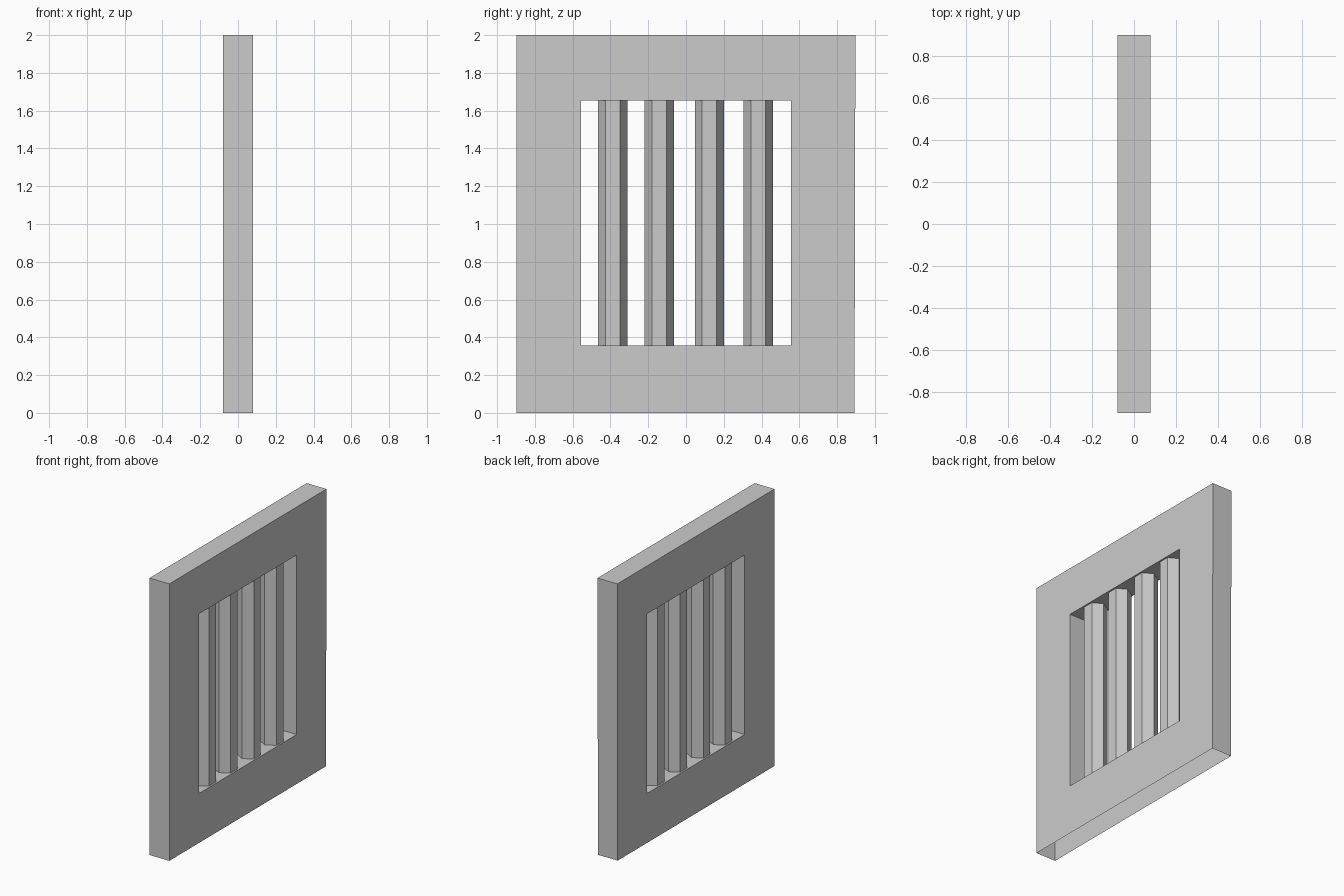
import bpy
import bmesh

if "Cube" in bpy.data.objects:
    bpy.data.objects.remove(bpy.data.objects["Cube"])

HALF_X = 0.079
OPEN_Z0, OPEN_Z1 = 0.357, 1.653

# Frame outlines as (y, z): bottom-left, bottom-right, top-right, top-left
OUTER = [(-0.897, 0), (0.892, 0), (0.897, 2), (-0.897, 2)]
INNER = [(-0.557, OPEN_Z0), (0.557, OPEN_Z0), (0.557, OPEN_Z1), (-0.557, OPEN_Z1)]


def make_frame():
    bm = bmesh.new()

    def loop(points, x):
        return [bm.verts.new((x, y, z)) for y, z in points]

    def bridge(a, b, skip=()):
        for i in range(4):
            if i not in skip:
                j = (i + 1) % 4
                bm.faces.new((a[i], a[j], b[j], b[i]))

    out_f, out_b = loop(OUTER, HALF_X), loop(OUTER, -HALF_X)
    in_f, in_b = loop(INNER, HALF_X), loop(INNER, -HALF_X)
    bridge(out_f, in_f)                 # broad face
    bridge(out_b, in_b)                 # opposite broad face
    bridge(in_f, in_b)                  # window reveal
    bridge(out_f, out_b, skip=(0,))     # outer edges, underside left open
    bmesh.ops.recalc_face_normals(bm, faces=bm.faces)
    mesh = bpy.data.meshes.new("frame")
    bm.to_mesh(mesh)
    bm.free()
    bpy.context.collection.objects.link(bpy.data.objects.new("frame", mesh))


def make_bar(name, y):
    # Hexagonal bar, flat side facing x
    bpy.ops.mesh.primitive_cylinder_add(
        vertices=6, radius=0.0775, depth=OPEN_Z1 - OPEN_Z0, end_fill_type='NOTHING',
        location=(0, y, (OPEN_Z0 + OPEN_Z1) / 2))
    bpy.context.object.name = name


make_frame()

# Slightly uneven spacing of the four bars
for n, y in enumerate((-0.388, -0.142, 0.124, 0.382), 1):
    make_bar(f"bar_{n}", y)
